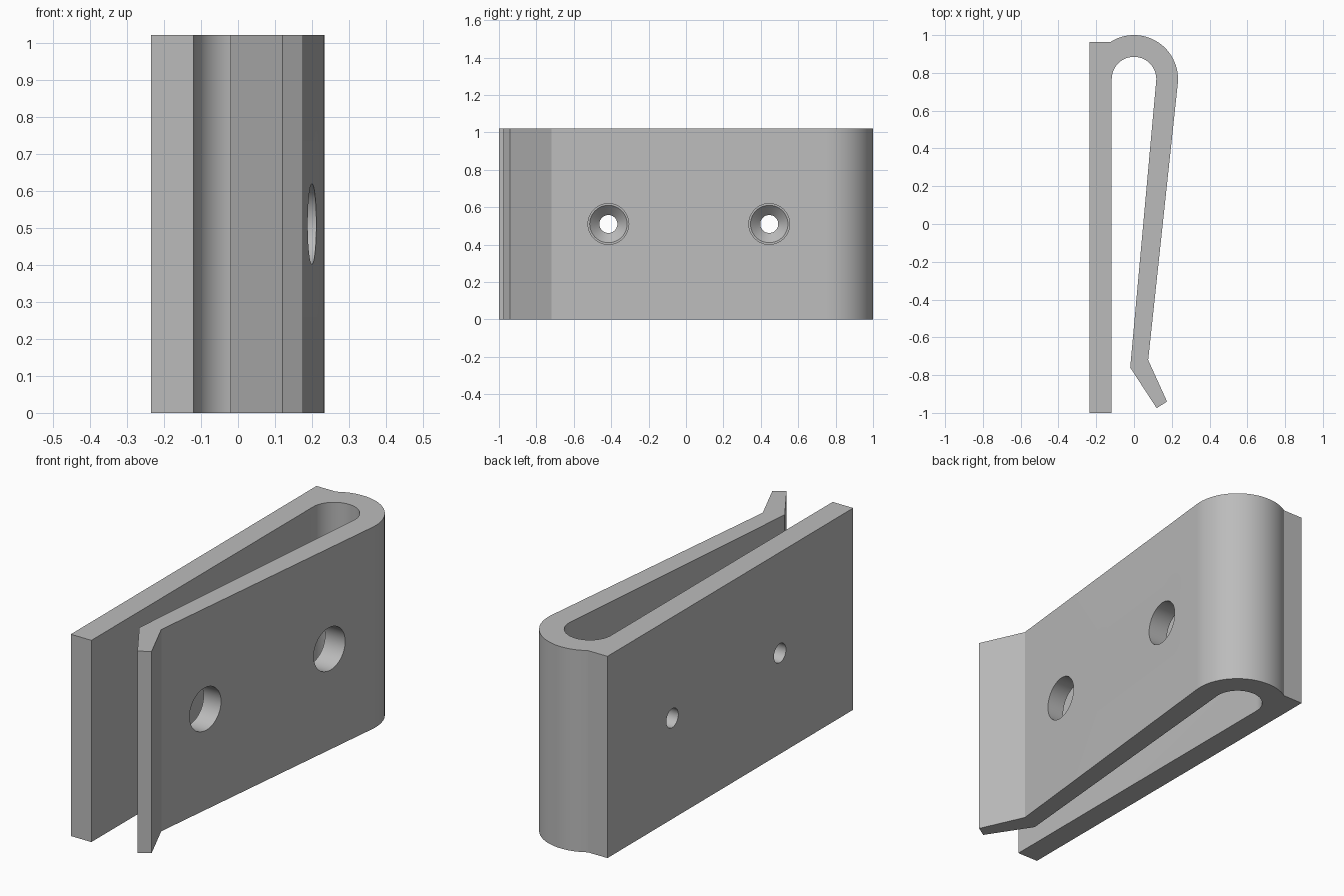
import bpy
import math

if "Cube" in bpy.data.objects:
    bpy.data.objects.remove(bpy.data.objects["Cube"])

HEIGHT = 1.02
BEND_Y = 0.767
OUTER_R, INNER_R = 0.233, 0.118

# One plain grey for the whole clip
grey = bpy.data.materials.new("plain grey")
grey.use_nodes = True
color = (0.5, 0.5, 0.5, 1)
grey.diffuse_color = color
grey.node_tree.nodes["Principled BSDF"].inputs["Base Color"].default_value = color


def arc(radius, start, end, steps):
    """Points along the bend, angles in degrees."""
    angles = [math.radians(start + (end - start) * i / steps) for i in range(steps + 1)]
    return [(radius * math.cos(a), BEND_Y + radius * math.sin(a)) for a in angles]


def add_mesh(name, verts, faces):
    mesh = bpy.data.meshes.new(name)
    mesh.from_pydata(verts, [], faces)
    obj = bpy.data.objects.new(name, mesh)
    bpy.context.collection.objects.link(obj)
    mesh.materials.append(grey)
    return obj


def prism(name, outline, height):
    """Extrude a counter-clockwise outline upward."""
    n = len(outline)
    verts = [(x, y, z) for z in (0, height) for x, y in outline]
    faces = [list(range(n))[::-1], list(range(n, 2 * n))]
    faces += [(i, (i + 1) % n, n + (i + 1) % n, n + i) for i in range(n)]
    return add_mesh(name, verts, faces)


def lathe_x(name, profile, y, z, sides=48):
    """Revolve (x, radius) pairs about an axis along x; capped at both ends."""
    verts = [(x, y + r * math.cos(2 * math.pi * i / sides),
              z + r * math.sin(2 * math.pi * i / sides))
             for x, r in profile for i in range(sides)]
    rings = len(profile)
    faces = [list(range(sides))[::-1], list(range((rings - 1) * sides, rings * sides))]
    for k in range(rings - 1):
        for i in range(sides):
            j = (i + 1) % sides
            faces.append((k * sides + i, k * sides + j,
                          (k + 1) * sides + j, (k + 1) * sides + i))
    return add_mesh(name, verts, faces)


# Clip body: flat mounting plate, round bend, slanted spring arm and flared lip
outline = [(-0.235, -1), (-0.12, -1)]
outline += arc(INNER_R, 180, -5, 32)
outline += [(-0.02, -0.76), (0.12, -0.975), (0.175, -0.94), (0.075, -0.72)]
outline += arc(OUTER_R, -6, 122.5, 40)
outline += [(-0.235, 0.963)]
clip = prism("spring_clip", outline, HEIGHT)

# Screw holes: countersunk in the plate, wide access hole through the arm
cutters = []
for label, y in (("front", -0.415), ("back", 0.445)):
    cutters.append(lathe_x(label + "_screw_hole_cutter",
                           [(-0.3, 0.048), (-0.172, 0.048), (-0.12, 0.1), (-0.1, 0.1)],
                           y, HEIGHT / 2))
    cutters.append(lathe_x(label + "_access_hole_cutter",
                           [(-0.06, 0.109), (0.3, 0.109)], y, HEIGHT / 2))

for cutter in cutters:
    cutter.hide_render = True
    mod = clip.modifiers.new(cutter.name, 'BOOLEAN')
    mod.operation = 'DIFFERENCE'
    mod.solver = 'EXACT'
    mod.object = cutter

# Apply the cuts, then remove the cutters
bpy.ops.object.select_all(action='DESELECT')
clip.select_set(True)
bpy.context.view_layer.objects.active = clip
for mod in list(clip.modifiers):
    bpy.ops.object.modifier_apply(modifier=mod.name)
for cutter in cutters:
    bpy.data.objects.remove(cutter)

bpy.ops.object.shade_smooth_by_angle(angle=math.radians(20))
